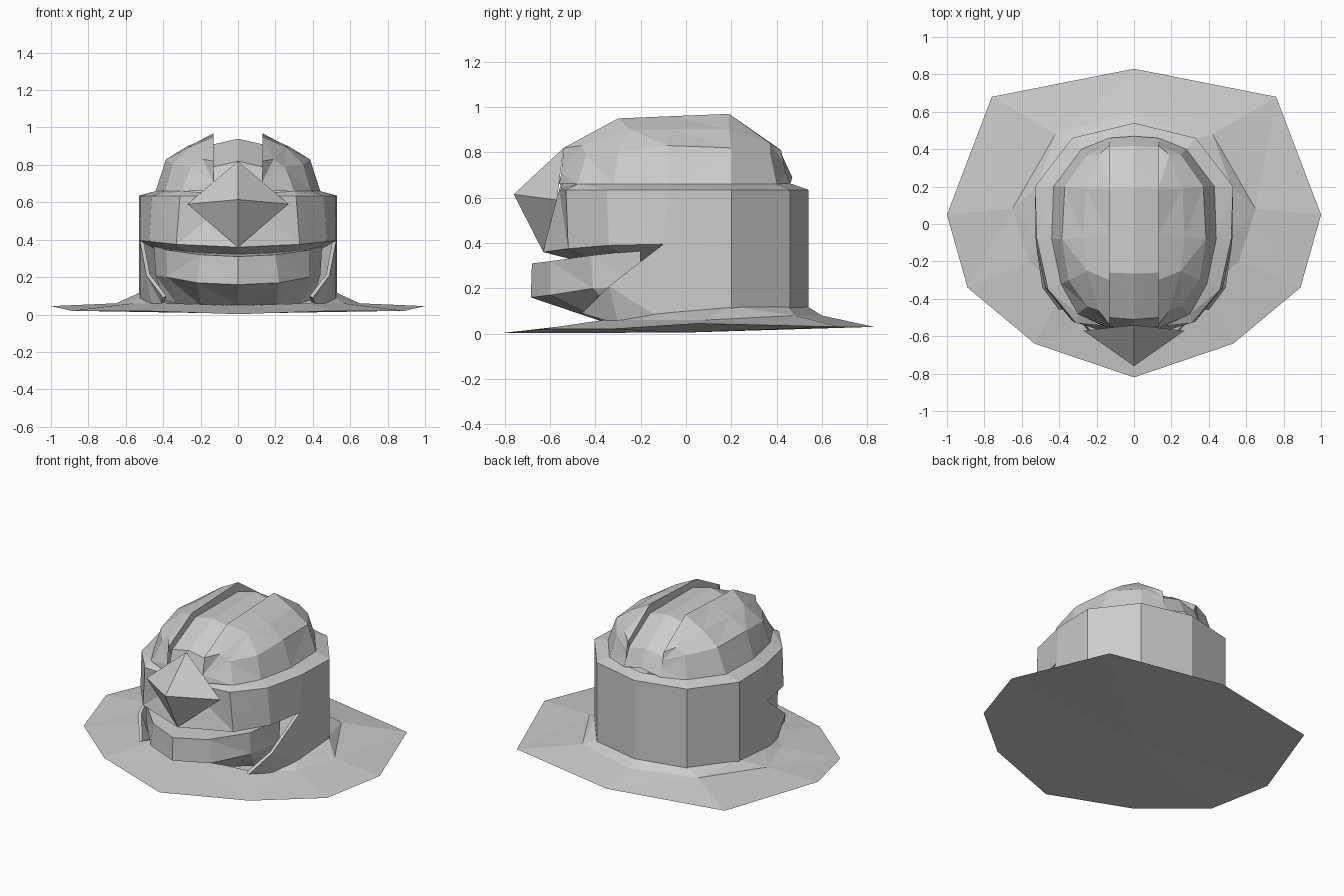
import bpy
import bmesh
from mathutils import Vector

cube = bpy.data.objects.get("Cube")
if cube:
    bpy.data.objects.remove(cube)

grey = bpy.data.materials.new("plain_grey")
grey.use_nodes = True
colour = (0.6, 0.6, 0.6, 1)
grey.diffuse_color = colour
grey.node_tree.nodes["Principled BSDF"].inputs["Base Color"].default_value = colour

CORE = Vector((0, -0.1, 0.4))


def loft(name, columns, sides=(1, -1), thickness=0, floor=None):
    """Skin a grid of points, mirror it across x and face it outward."""
    bm = bmesh.new()
    for side in sides:
        grid = [[bm.verts.new((p[0] * side, p[1], p[2])) for p in col] for col in columns]
        for a, b in zip(grid, grid[1:]):
            for i in range(len(a) - 1):
                bm.faces.new((a[i], a[i + 1], b[i + 1], b[i]))
    bmesh.ops.remove_doubles(bm, verts=bm.verts, dist=0.0005)
    if floor is not None:
        # close the underside with a fan
        centre = bm.verts.new(floor)
        for e in [e for e in bm.edges if e.is_boundary]:
            if all(v.co.length > 0.75 for v in e.verts):
                bm.faces.new((e.verts[0], e.verts[1], centre))
    bmesh.ops.triangulate(bm, faces=bm.faces, quad_method='SHORT_EDGE')
    bmesh.ops.recalc_face_normals(bm, faces=bm.faces)
    outward = sum(f.normal.dot(f.calc_center_median() - CORE) * f.calc_area() for f in bm.faces)
    if outward < 0 and floor is None:
        bmesh.ops.reverse_faces(bm, faces=bm.faces)
    mesh = bpy.data.meshes.new(name)
    bm.to_mesh(mesh)
    bm.free()
    mesh.materials.append(grey)
    obj = bpy.data.objects.new(name, mesh)
    bpy.context.collection.objects.link(obj)
    if thickness:
        mod = obj.modifiers.new("thickness", 'SOLIDIFY')
        mod.thickness = thickness
        mod.offset = -1
    return obj


def at(points, z):
    return [(x, y, z) for x, y in points]


# Outlines run from the back round to the front
dome_base = at([(0, .47), (.28, .4), (.43, .2), (.44, -.08),
                (.39, -.32), (.3, -.48), (0, -.55)], .66)
wall_top = at([(0, .54), (.33, .46), (.53, .2), (.52, -.08),
               (.46, -.35), (.31, -.53), (0, -.56)], .635)
visor_edge = [(0, .54, .39), (.33, .46, .39), (.53, .2, .39), (.525, -.1, .395),
              (.475, -.34, .39), (.33, -.52, .375), (0, -.63, .36)]

# Sloping rim between dome and wall
loft("rim", list(zip(dome_base, wall_top)))

# Upper wall and visor, with a recessed underside in front
loft("upper_wall", list(zip(wall_top, visor_edge)))
underside = [(p, (p[0] * .75, p[1] * .75, .32)) for p in visor_edge[3:]]
loft("visor_underside", underside)

# Lower wall, ending in a cheek strap
lower = [(p, (p[0], p[1], .06)) for p in visor_edge[:4]]
lower += [((.49, -.34, .21), (.46, -.3, .05)), ((.4, -.46, .09), (.41, -.36, .06))]
loft("lower_wall", lower, thickness=.02)

# Raised dome halves, each column running from crest down to rim
dome = [
    [(.13, .42, .81), (.13, .43, .76), (.13, .44, .71), (.13, .46, .66)],
    [(.13, .42, .81), (.19, .37, .84), (.25, .37, .8), (.28, .4, .66)],
    [(.13, .19, .97), (.26, .19, .9), (.37, .2, .82), (.43, .2, .66)],
    [(.13, -.06, .96), (.27, -.07, .9), (.385, -.08, .83), (.44, -.08, .66)],
    [(.13, -.3, .95), (.25, -.25, .9), (.35, -.3, .8), (.39, -.32, .66)],
    [(.13, -.54, .82), (.19, -.46, .83), (.25, -.44, .79), (.3, -.48, .66)],
    [(.13, -.54, .82), (.13, -.545, .76), (.13, -.55, .71), (.13, -.56, .66)],
]
loft("dome_halves", dome)

# Inner faces of the crest groove
crest = [dome[i][0] for i in (0, 2, 3, 4, 5)]
loft("groove_walls", [(p, (p[0], p[1] * .9, p[2] - .1)) for p in crest])

# Sunken strip along the middle of the dome
strip = [(.46, .66), (.41, .77), (.19, .91), (-.26, .91), (-.5, .79), (-.55, .64)]
loft("centre_strip", [((0, y * 1.02, z + .03), (.13, y, z)) for y, z in strip])

# Pointed beak on the visor
top, tip, bottom = (0, -.54, .82), (0, -.76, .615), (0, -.63, .36)
corner = (.27, -.57, .59)
loft("beak", [(top, top), (tip, corner), (bottom, bottom)])

# Chin guard: inner top, upper lip, lower lip, neck
chin = [
    [(0, -.2, .34), (0, -.68, .31), (0, -.685, .16), (0, -.36, .05)],
    [(.1, -.2, .34), (.2, -.6, .32), (.22, -.6, .17), (.2, -.36, .05)],
    [(.25, -.2, .34), (.38, -.42, .345), (.38, -.41, .2), (.33, -.28, .06)],
    [(.4, -.15, .36), (.45, -.2, .37), (.44, -.2, .21), (.4, -.18, .08)],
]
loft("chin_guard", chin)

# Ground slab: wall foot, hump, outer edge
ground = [
    [(0, .52, .13), (0, .6, .08), (0, .83, .03)],
    [(.33, .45, .12), (.42, .48, .08), (.76, .68, .03)],
    [(.52, .2, .12), (.65, .08, .06), (1, .05, .045)],
    [(.5, -.1, .1), (.56, -.2, .06), (.89, -.34, .02)],
    [(.38, -.36, .06), (.4, -.4, .055), (.53, -.64, .02)],
    [(0, -.38, .05), (0, -.44, .045), (0, -.82, .002)],
]
loft("ground_slab", ground, floor=(0, 0, .005))
